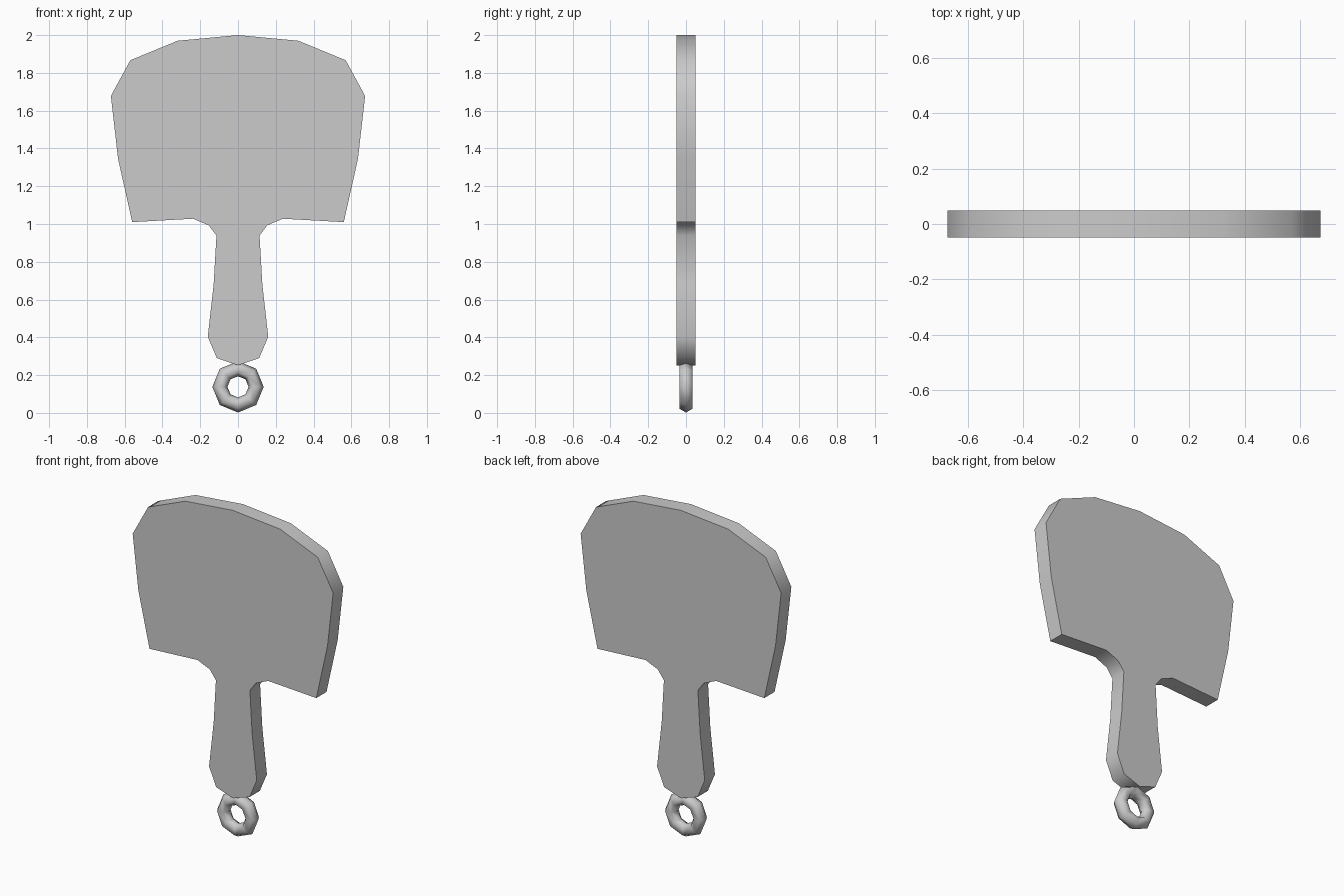
import bpy, bmesh, math

if "Cube" in bpy.data.objects:
    bpy.data.objects.remove(bpy.data.objects["Cube"])

# Paddle blade and handle: right half of the outline, top to bottom
half = [(0, 2.0), (0.32, 1.97), (0.57, 1.867), (0.673, 1.678), (0.635, 1.345),
        (0.56, 1.01), (0.238, 1.028), (0.155, 0.993), (0.114, 0.938),
        (0.129, 0.68), (0.16, 0.403), (0.112, 0.29), (0, 0.252)]
outline = half + [(-x, z) for x, z in reversed(half[1:-1])]
THICKNESS = 0.098

bm = bmesh.new()
face = bm.faces.new([bm.verts.new((x, -THICKNESS / 2, z)) for x, z in outline])
extruded = bmesh.ops.extrude_face_region(bm, geom=[face], use_keep_orig=True)
bmesh.ops.translate(bm, vec=(0, THICKNESS, 0),
                    verts=[v for v in extruded["geom"] if isinstance(v, bmesh.types.BMVert)])
bmesh.ops.recalc_face_normals(bm, faces=bm.faces)
mesh = bpy.data.meshes.new("paddle")
bm.to_mesh(mesh)
bm.free()
paddle = bpy.data.objects.new("paddle", mesh)
bpy.context.collection.objects.link(paddle)

# Hanging ring at the end of the handle
bpy.ops.mesh.primitive_torus_add(major_segments=8, minor_segments=6,
                                 major_radius=0.096, minor_radius=0.04,
                                 location=(0, 0, 0.138), rotation=(math.pi / 2, 0, 0))
ring = bpy.context.object
ring.name = "hanging_ring"
bpy.ops.object.shade_smooth()

# Smooth rim with sharp front and back edges
bpy.ops.object.select_all(action='DESELECT')
paddle.select_set(True)
bpy.context.view_layer.objects.active = paddle
bpy.ops.object.shade_smooth_by_angle(angle=math.radians(65))
